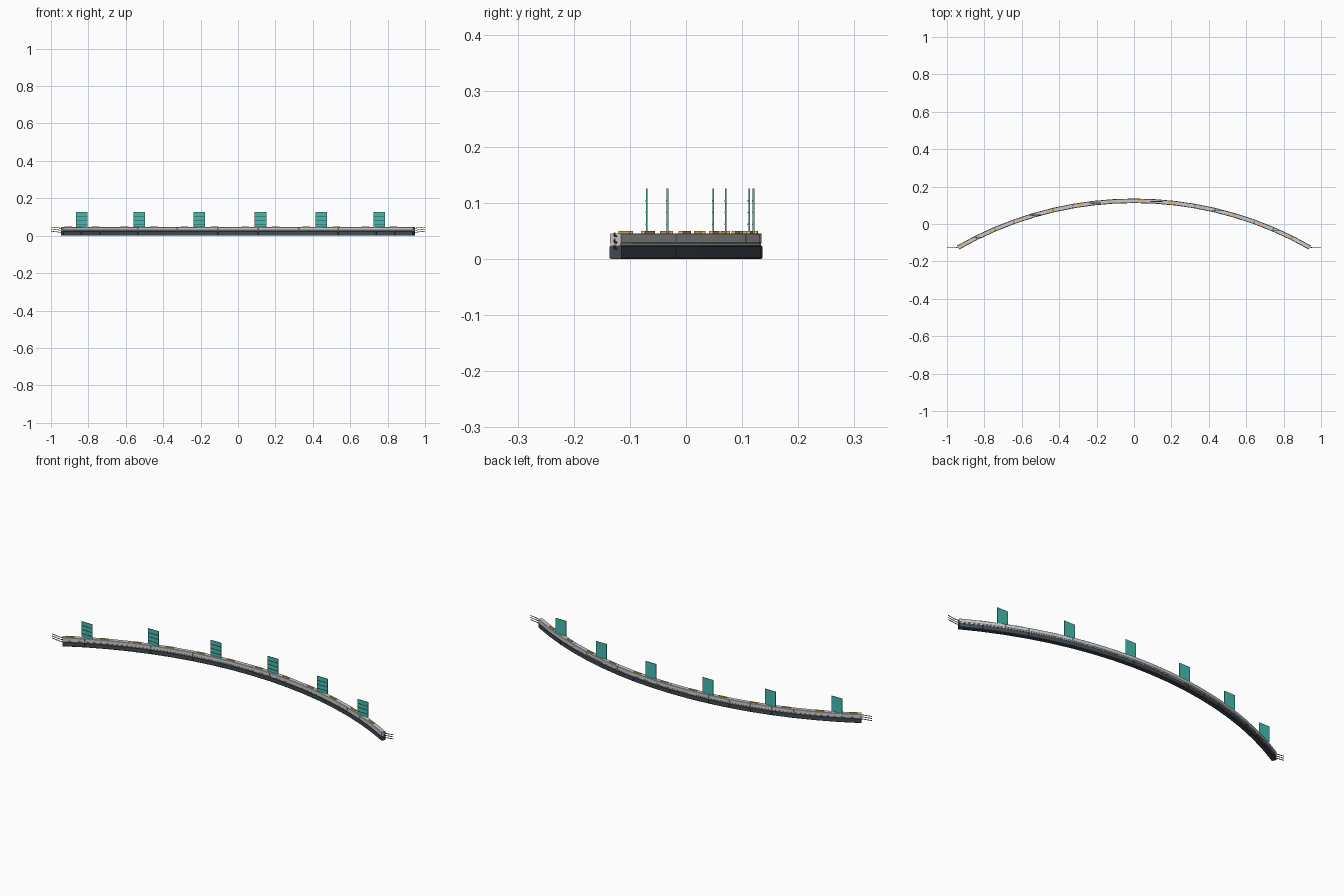
import bpy, bmesh, math
from mathutils import Vector, Matrix

if "Cube" in bpy.data.objects:
    bpy.data.objects.remove(bpy.data.objects["Cube"])

HALF, SAG = 0.94, 0.2495
R = (HALF**2 + SAG**2) / (2 * SAG)
YC = 0.124 - R
A = math.asin(HALF / R)
N = 18


def mat(name, c):
    m = bpy.data.materials.new(name)
    m.diffuse_color = (*c, 1)
    m.use_nodes = True
    m.node_tree.nodes["Principled BSDF"].inputs["Base Color"].default_value = m.diffuse_color
    return m


DARK = mat("dark_slate", (0.055, 0.07, 0.085))
GREY = mat("light_grey", (0.6, 0.6, 0.58))
PALE = mat("pale", (0.8, 0.8, 0.78))
TEAL = mat("teal", (0.06, 0.5, 0.43))
ORANGE = mat("amber", (0.85, 0.5, 0.1))
BROWN = mat("wire_brown", (0.3, 0.14, 0.05))


def on_arc(a, off=0.0, z=0.0):
    return Vector(((R + off) * math.sin(a), YC + (R + off) * math.cos(a), z))


def finish(name, bm, m):
    bmesh.ops.recalc_face_normals(bm, faces=bm.faces)
    me = bpy.data.meshes.new(name)
    bm.to_mesh(me)
    bm.free()
    me.materials.append(m)
    ob = bpy.data.objects.new(name, me)
    bpy.context.collection.objects.link(ob)
    return ob


def rail(name, profile, m, gap=0.0):
    """Closed profile (offset, z) swept over straight segments of the arc."""
    bm = bmesh.new()
    step = 2 * A / N
    for i in range(N):
        a0 = -A + i * step + (gap if i else 0)
        a1 = -A + (i + 1) * step - (gap if i < N - 1 else 0)
        r0, r1 = ([bm.verts.new(on_arc(a, o, z)) for o, z in profile] for a in (a0, a1))
        k = len(profile)
        for j in range(k):
            bm.faces.new((r0[j], r0[(j + 1) % k], r1[(j + 1) % k], r1[j]))
        bm.faces.new(r0)
        bm.faces.new(r1)
    return finish(name, bm, m)


def chamfered(w, z0, z1, c):
    return [(-w + c, z0), (w - c, z0), (w, z0 + c), (w, z1 - c),
            (w - c, z1), (-w + c, z1), (-w, z1 - c), (-w, z0 + c)]


def boxes(name, items, m):
    """items: (centre, size, rotation about z)"""
    bm = bmesh.new()
    for c, s, rot in items:
        bmesh.ops.create_cube(bm, size=1, matrix=Matrix.Translation(c)
                              @ Matrix.Rotation(rot, 4, 'Z') @ Matrix.Diagonal((*s, 1)))
    return finish(name, bm, m)


# curved rails stacked on each other
rail("base_rail", chamfered(0.012, 0.0, 0.024, 0.002), DARK, 0.0003)
rail("spacer_strip", [(-0.01, 0.0235), (0.01, 0.0235), (0.01, 0.0285), (-0.01, 0.0285)], PALE)
rail("top_rail", chamfered(0.011, 0.028, 0.046, 0.0012), GREY, 0.0003)

# amber pads along the top
pads = [-0.499 + 0.0866 * i for i in range(12)]
boxes("amber_pads", [(on_arc(a, 0, 0.0475), (0.04, 0.008, 0.005), -a) for a in pads], ORANGE)

# upright cards, all facing the front
cards = [on_arc(-0.456 + 0.1732 * i) for i in range(6)]
boxes("upright_cards", [(p + Vector((0, 0, 0.0855)), (0.062, 0.003, 0.081), 0) for p in cards], TEAL)
boxes("card_lines", [(p + Vector((0, -0.0018, z)), (0.06, 0.002, 0.002), 0)
                     for p in cards for z in (0.062, 0.083, 0.104)], DARK)

# wires leaving both ends
for side, label in ((-1, "left"), (1, "right")):
    for k in range(3):
        cu = bpy.data.curves.new(f"{label}_wire_{k + 1}", 'CURVE')
        cu.dimensions = '3D'
        cu.bevel_depth = 0.0018
        cu.bevel_resolution = 1
        cu.use_fill_caps = True
        sp = cu.splines.new('POLY')
        sp.points.add(2)
        z = 0.018 + 0.011 * k
        for pt, (x, dz) in zip(sp.points, ((0.925, 0), (0.955, 0.001), (1.0, 0.006))):
            pt.co = (side * x, -0.121 if x < 0.93 else -0.127, z + dz, 1)
        cu.materials.append(BROWN)
        ob = bpy.data.objects.new(cu.name, cu)
        bpy.context.collection.objects.link(ob)
